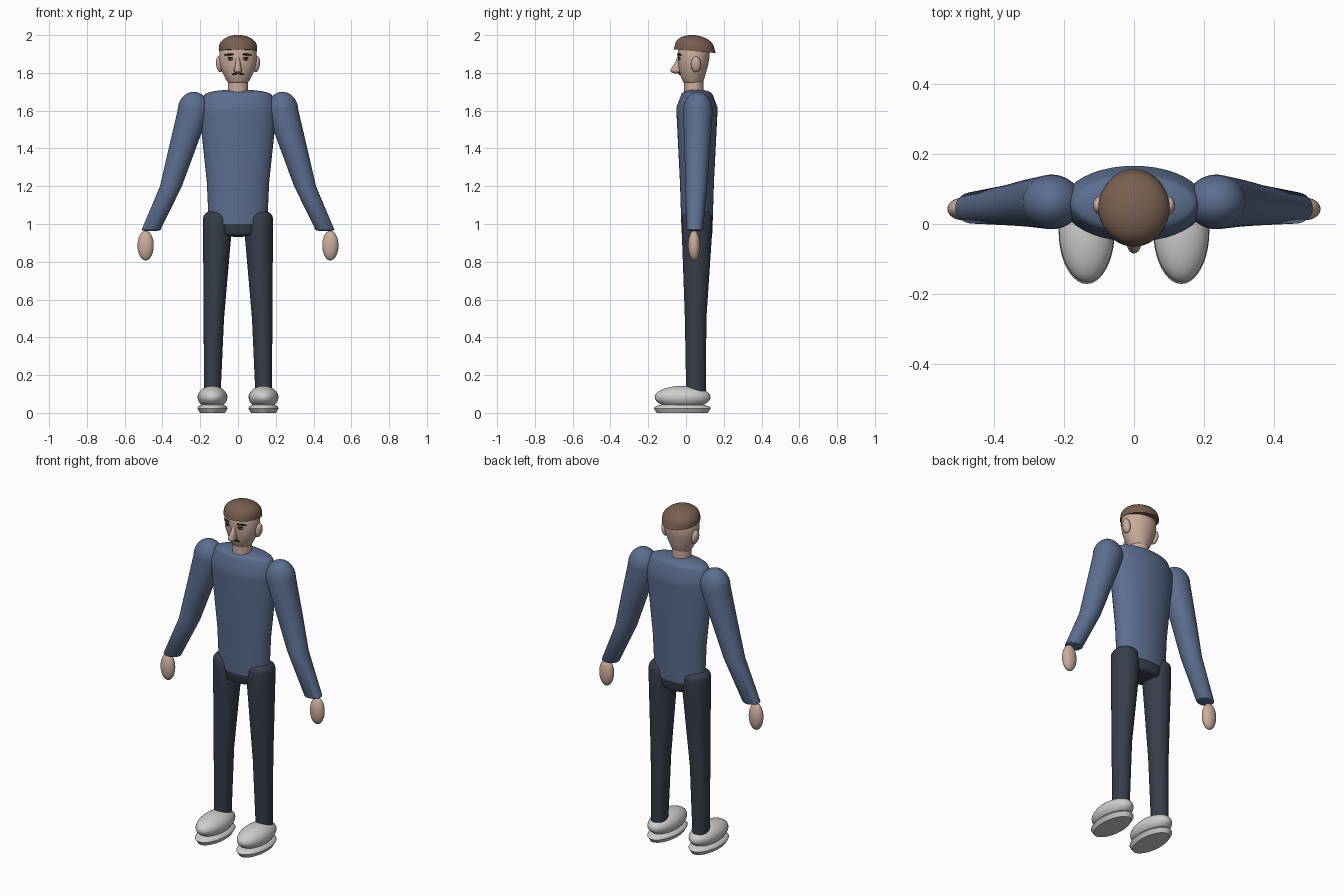
import bpy
import bmesh
from math import cos, sin, tau, sqrt, atan2, radians
from mathutils import Matrix, Vector

cube = bpy.data.objects.get("Cube")
if cube:
    bpy.data.objects.remove(cube, do_unlink=True)


def material(name, red, green, blue):
    made = bpy.data.materials.new(name)
    made.use_nodes = True
    colour = (red, green, blue, 1)
    made.diffuse_color = colour
    made.node_tree.nodes["Principled BSDF"].inputs["Base Color"].default_value = colour
    return made


shirt = material("blue shirt", .105, .155, .275)
trousers = material("dark trousers", .037, .046, .07)
skin = material("skin", .6, .42, .34)
hair = material("brown hair", .19, .115, .08)
pale = material("pale shoes", .61, .62, .59)
ink = material("dark features", .02, .012, .01)
iris = material("eye brown", .22, .13, .09)


def finish(name, bm, mat):
    """Turn the bmesh into a smooth object with sharp edges kept."""
    bmesh.ops.recalc_face_normals(bm, faces=bm.faces)
    mesh = bpy.data.meshes.new(name)
    bm.to_mesh(mesh)
    bm.free()
    mesh.materials.append(mat)
    made = bpy.data.objects.new(name, mesh)
    bpy.context.collection.objects.link(made)
    bpy.ops.object.select_all(action="DESELECT")
    made.select_set(True)
    bpy.context.view_layer.objects.active = made
    bpy.ops.object.shade_smooth_by_angle(angle=radians(50))


def dome(section, height):
    """Shrinking ovals that round off an end of a loft."""
    z, x, y, width, depth = section
    ovals = []
    for degrees in range(15, 90, 10):
        rise, shrink = sin(radians(degrees)), cos(radians(degrees))
        ovals.append((z + height * rise, x, y, width * shrink, depth * shrink))
    return ovals


def loft(name, mat, sections, side=1, low=0, high=0, tilt=0, count=40):
    """Skin level ovals (z, x, y, half width, half depth), with domed ends."""
    ovals = list(sections)
    if low:
        ovals = dome(sections[0], -low)[::-1] + ovals
    if high:
        ovals += dome(sections[-1], high)
    bm = bmesh.new()
    loops = []
    for z, x, y, width, depth in ovals:
        loop = []
        for i in range(count):
            angle = tau * i / count
            back = y + depth * sin(angle)
            across = side * (x + width * cos(angle))
            loop.append(bm.verts.new((across, back, z + tilt * (back - y))))
        loops.append(loop)
    for lower, upper in zip(loops, loops[1:]):
        for i in range(count):
            bm.faces.new((lower[i - 1], lower[i], upper[i], upper[i - 1]))
    bm.faces.new(loops[0])
    bm.faces.new(loops[-1])
    finish(name, bm, mat)


def ellipsoid(name, mat, centre, radii, turn=0, roll=0):
    bm = bmesh.new()
    matrix = (Matrix.Translation(Vector(centre))
              @ Matrix.Rotation(turn, 4, "Z")
              @ Matrix.Rotation(roll, 4, "Y")
              @ Matrix.Diagonal((*radii, 1)))
    bmesh.ops.create_uvsphere(bm, u_segments=32, v_segments=18, radius=1, matrix=matrix)
    finish(name, bm, mat)


def face_plate(name, mat, x, z, width, height, roll=0, lift=0):
    """Thin oval laid against the curved face."""
    across = x / face_width
    front = sqrt(1 - across * across)
    centre = (x, face_y - face_depth * front - lift, z)
    turn = atan2(face_depth * across, face_width * front)
    ellipsoid(name, mat, centre, (width, .0045, height), turn, roll)


face_y, face_width, face_depth = .04, .1, .084
middle = .058

# Torso and pelvis
loft("shirt_body", shirt, [
    (1, 0, middle, .155, .083),
    (1.22, 0, middle, .165, .09),
    (1.58, 0, middle, .203, .108),
    (1.62, 0, middle, .202, .108),
    (1.68, 0, middle, .18, .085)], high=.032)
loft("pelvis", trousers, [
    (.95, 0, middle, .12, .081),
    (1.01, 0, middle, .15, .081)], low=.018)

for side, word in ((1, "left_"), (-1, "right_")):
    # Sleeve and hand
    loft(word + "sleeve", shirt, [
        (.97, .46, .046, .05, .045),
        (1.2, .355, .054, .058, .058),
        (1.4, .295, .06, .072, .068),
        (1.6, .235, .063, .085, .078)], side, low=.008, high=.1)
    ellipsoid(word + "hand", skin, (side * .489, .043, .886), (.043, .032, .079))

    # Trouser leg
    loft(word + "leg", trousers, [
        (.1, .136, .053, .044, .052),
        (.5, .128, .051, .054, .057),
        (.95, .11, middle, .075, .08),
        (1.03, .113, middle, .072, .08)], side, high=.045)

    # Shoe upper and flat sole
    ellipsoid(word + "shoe", pale, (side * .135, -.018, .083), (.079, .148, .06))
    loft(word + "sole", pale, [
        (0, .135, -.02, .066, .135),
        (.024, .135, -.02, .08, .151)], side, high=.028)

    # Ear
    ellipsoid(word + "ear", skin, (side * .098, .053, 1.845), (.018, .026, .042), roll=side * .15)

    # Eye, lid, brow and half of the moustache
    face_plate(word + "eye", iris, side * .041, 1.874, .015, .008)
    face_plate(word + "pupil", ink, side * .041, 1.874, .006, .006, lift=.002)
    face_plate(word + "eyelid", ink, side * .041, 1.882, .017, .003, side * .1, lift=.002)
    face_plate(word + "brow", ink, side * .048, 1.897, .03, .005, side * .06, lift=.002)
    ellipsoid(word + "moustache", ink, (side * .015, -.035, 1.795),
              (.018, .0045, .006), turn=side * .2, roll=side * .25)

# Neck, head and nose
loft("neck", skin, [
    (1.69, 0, .041, .053, .051),
    (1.78, 0, .041, .053, .051)])
loft("head", skin, [
    (1.755, 0, .038, .058, .055),
    (1.79, 0, .036, .077, .067),
    (1.84, 0, .038, .096, .079),
    (1.88, 0, face_y, face_width, face_depth),
    (1.93, 0, face_y, .097, .083)], low=.012, high=.03)
loft("nose", skin, [
    (1.815, 0, -.052, .021, .032),
    (1.85, 0, -.04, .013, .021),
    (1.89, 0, -.03, .009, .012)], low=.018, high=.008, count=24)

# Hair, pointed over the brow and the nape
loft("hair", hair, [
    (1.915, 0, .046, .1, .111),
    (1.935, 0, .046, .102, .105)], high=.065, tilt=-.09)
